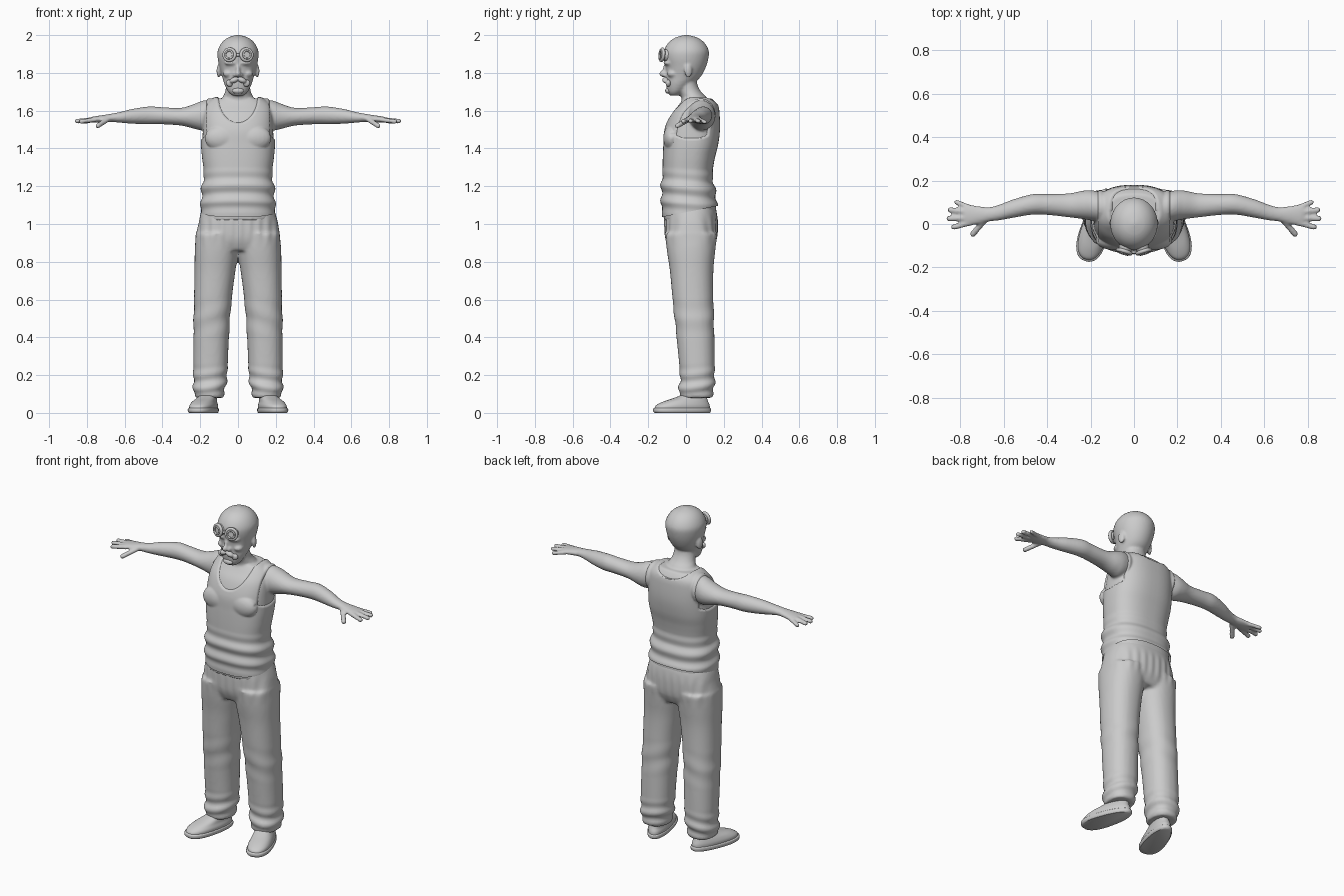
import bpy, bmesh, math
from mathutils import Vector, Matrix

if "Cube" in bpy.data.objects:
    bpy.data.objects.remove(bpy.data.objects["Cube"])

grey = bpy.data.materials.new("light_grey")
grey.use_nodes = True
grey.diffuse_color = (0.6, 0.6, 0.6, 1)
grey.node_tree.nodes["Principled BSDF"].inputs["Base Color"].default_value = (0.6, 0.6, 0.6, 1)


def spline(keys, steps=5):
    """Catmull-Rom interpolation of section keys."""
    out = []
    for i in range(len(keys) - 1):
        a, b = keys[max(i - 1, 0)], keys[i]
        c, d = keys[i + 1], keys[min(i + 2, len(keys) - 1)]
        for k in range(steps):
            t = k / steps
            out.append([0.5 * (2 * q + (r - p) * t + (2 * p - 5 * q + 4 * r - s) * t * t
                               + (3 * q - p - 3 * r + s) * t ** 3) for p, q, r, s in zip(a, b, c, d)])
    return out + [list(keys[-1])]


def loft(bm, keys, axis="z", side=1, power=2.0, n=40, taper=0, matrix=Matrix()):
    """Closed tube through (position, centre1, centre2, radius1, radius2) sections."""
    rings = []
    for t, c1, c2, r1, r2 in spline(keys):
        ring = []
        for k in range(n):
            a = math.tau * k / n
            u = math.copysign(abs(math.cos(a)) ** (2 / power), math.cos(a))
            v = math.copysign(abs(math.sin(a)) ** (2 / power), math.sin(a))
            p = c1 + max(r1, 0.001) * u * (1 - taper * v), c2 + max(r2, 0.001) * v
            co = Vector((*p, t)) if axis == "z" else Vector((t, *p))
            co = matrix @ co
            co.x *= side
            ring.append(bm.verts.new(co))
        rings.append(ring)
    for r, s in zip(rings, rings[1:]):
        for k in range(n):
            bm.faces.new((r[k], r[(k + 1) % n], s[(k + 1) % n], s[k]))
    bm.faces.new(rings[0])
    bm.faces.new(rings[-1])


def blob(bm, centre, size, rot=Matrix()):
    m = Matrix.Translation(centre) @ rot.to_4x4() @ Matrix.Diagonal((*size, 1))
    bmesh.ops.create_uvsphere(bm, u_segments=20, v_segments=12, radius=1, matrix=m)


def finger(bm, a, b, r, side):
    a, b = Vector(a), Vector(b)
    for k in range(9):
        p = a.lerp(b, k / 8)
        blob(bm, (p.x * side, p.y, p.z), (r, r, r * 0.95))


def make(name, bm, voxel=0, smooth=4):
    """Turn a bmesh into an object, optionally fused into one skin."""
    bmesh.ops.recalc_face_normals(bm, faces=bm.faces)
    me = bpy.data.meshes.new(name)
    bm.to_mesh(me)
    bm.free()
    ob = bpy.data.objects.new(name, me)
    bpy.context.collection.objects.link(ob)
    if voxel:
        rm = ob.modifiers.new("fuse", "REMESH")
        rm.mode, rm.voxel_size = "VOXEL", voxel
        sm = ob.modifiers.new("relax", "SMOOTH")
        sm.iterations = smooth
        deps = bpy.context.evaluated_depsgraph_get()
        ob_mesh = bpy.data.meshes.new_from_object(ob.evaluated_get(deps))
        ob.modifiers.clear()
        ob.data = ob_mesh
    ob.data.materials.clear()
    ob.data.materials.append(grey)
    bpy.ops.object.select_all(action="DESELECT")
    bpy.context.view_layer.objects.active = ob
    ob.select_set(True)
    bpy.ops.object.shade_smooth_by_angle(angle=math.radians(50))
    return ob


def clamp(x):
    return max(0.0, min(1.0, x))


# Body: torso with neck, arms, hands and head fused together
bm = bmesh.new()
loft(bm, [(1.02, 0, .02, .188, .137), (1.1, 0, .018, .188, .14), (1.2, 0, .01, .183, .133),
          (1.27, 0, .008, .173, .125), (1.35, 0, .015, .182, .13), (1.42, 0, .025, .188, .137),
          (1.5, 0, .033, .186, .139), (1.58, 0, .047, .182, .123), (1.63, 0, .062, .165, .1),
          (1.665, 0, .062, .12, .075)], power=2.5, n=64)
loft(bm, [(1.58, 0, .05, .1, .08), (1.66, 0, .045, .085, .068), (1.7, 0, .022, .068, .058),
          (1.74, 0, .008, .063, .052), (1.8, 0, .005, .06, .05)])
loft(bm, [(1.68, 0, -.06, .03, .025), (1.7, 0, -.053, .052, .045), (1.74, 0, -.035, .072, .07),
          (1.78, 0, -.014, .084, .092), (1.83, 0, -.002, .098, .107), (1.88, 0, 0, .108, .119),
          (1.92, 0, .002, .107, .118), (1.96, 0, .002, .086, .095), (1.987, 0, .002, .053, .058),
          (2.001, 0, .002, .008, .008)])
blob(bm, (0, -.12, 1.795), (.016, .022, .018))
blob(bm, (0, -.107, 1.82), (.011, .018, .035), Matrix.Rotation(-.3, 3, "X"))
for s in (-1, 1):
    blob(bm, (s * .017, -.11, 1.788), (.012, .014, .011))
    blob(bm, (s * .04, -.098, 1.852), (.034, .02, .011), Matrix.Rotation(s * .35, 3, "Z"))
    blob(bm, (s * .05, -.07, 1.795), (.03, .03, .02))
    blob(bm, (s * .102, .012, 1.81), (.01, .022, .036), Matrix.Rotation(s * .3, 3, "Z"))
    blob(bm, (s * .085, -.075, 1.455), (.085, .038, .06))
    loft(bm, [(.09, .065, 1.59, .065, .07), (.18, .083, 1.575, .07, .079),
              (.23, .088, 1.57, .066, .066), (.3, .086, 1.568, .055, .047),
              (.4, .09, 1.573, .048, .045), (.47, .09, 1.575, .047, .047),
              (.56, .07, 1.57, .042, .039), (.62, .053, 1.565, .036, .029),
              (.67, .044, 1.562, .033, .022), (.72, .041, 1.557, .042, .019),
              (.77, .04, 1.553, .049, .015), (.785, .04, 1.552, .04, .01)], axis="x", side=s)
    finger(bm, (.75, .074, 1.552), (.817, .1, 1.54), .0125, s)
    finger(bm, (.76, .053, 1.555), (.846, .065, 1.545), .0135, s)
    finger(bm, (.76, .028, 1.555), (.852, .025, 1.545), .0135, s)
    finger(bm, (.75, .006, 1.553), (.83, -.014, 1.543), .0135, s)
    finger(bm, (.69, .015, 1.553), (.742, -.046, 1.52), .0145, s)
body = make("body", bm, voxel=.007, smooth=4)


# Vest: lifted off the body, sinking under the skin at neckline and armholes
def vest_edge(p):
    arm = .165 + 1.3 * max(0, 1.47 - p.z) - abs(p.x)
    depth = .145 if p.y < .06 else .05
    drop = min(0, p.z - 1.68) / depth
    neck = (math.hypot(p.x / .105, drop) - 1) * .09
    return min(arm, neck, 1.7 - p.z)


bm = bmesh.new()
bm.from_mesh(body.data)
bm.normal_update()
bmesh.ops.delete(bm, geom=[f for f in bm.faces if vest_edge(f.calc_center_median()) < -.015],
                 context="FACES")
shift = {}
for v in bm.verts:
    lift = -.005 + .013 * clamp(vest_edge(v.co) / .01 + .5)
    gather = clamp((v.co.z - 1.05) / .06) * clamp((1.3 - v.co.z) / .08)
    lift += .006 * gather * math.sin(75 * (v.co.z + .1 * v.co.y + .12 * v.co.x * v.co.x))
    shift[v] = v.normal * lift
for v, d in shift.items():
    v.co += d
hem = [f for f in bm.faces if f.calc_center_median().z < 1.03]
bmesh.ops.delete(bm, geom=hem, context="FACES")
bmesh.ops.bisect_plane(bm, geom=bm.verts[:] + bm.edges[:] + bm.faces[:],
                       plane_co=(0, 0, 1.062), plane_no=(0, .2, -1), clear_outer=True)
vest = make("vest", bm)

# Trousers: hips and two legs fused, with soft folds
bm = bmesh.new()
loft(bm, [(.86, 0, .026, .19, .11), (.92, 0, .027, .222, .135), (1.0, 0, .027, .211, .141),
          (1.06, 0, .025, .197, .138), (1.1, 0, .02, .182, .133)], power=2.4, n=64)
for s in (-1, 1):
    loft(bm, [(.08, .152, .055, .075, .085), (.12, .152, .055, .083, .093),
              (.2, .147, .06, .09, .092), (.4, .142, .05, .094, .1),
              (.6, .133, .037, .1, .108), (.75, .122, .03, .108, .115),
              (.85, .114, .027, .115, .127), (.95, .108, .027, .115, .138)], side=s, power=2.25)
trousers = make("trousers", bm, voxel=.01, smooth=5)
for v in trousers.data.vertices:
    p, n = v.co.copy(), v.normal.copy()
    cuff = clamp((.26 - p.z) / .1) * clamp((p.z - .08) / .04)
    knee = clamp(1 - abs(p.z - .5) / .12)
    waist = clamp((p.z - .88) / .06) * clamp((1.06 - p.z) / .05)
    n *= (.006 * cuff * math.sin(85 * p.z + 14 * abs(p.x) - 12 * p.y)
          + .003 * knee * math.sin(45 * p.z + 20 * abs(p.x)) + .002 * waist * math.sin(130 * p.x))
    v.co = p + n

# Shoes: flat sole and rounded upper, toes turned out
for s, label in ((1, "left"), (-1, "right")):
    turn = Matrix.Translation((.178, -.02, 0)) @ Matrix.Rotation(math.radians(17), 4, "Z")
    bm = bmesh.new()
    loft(bm, [(0, 0, 0, .06, .15), (.008, 0, 0, .065, .157), (.022, 0, 0, .065, .157),
              (.027, 0, 0, .058, .15)], side=s, power=2.4, taper=.17, matrix=turn)
    make(label + "_sole", bm)
    bm = bmesh.new()
    loft(bm, [(.02, 0, 0, .06, .152), (.04, 0, .004, .061, .146), (.06, 0, .02, .054, .122),
              (.08, -.004, .048, .046, .088), (.1, -.006, .066, .04, .063),
              (.14, -.008, .07, .037, .052)], side=s, power=2.3, taper=.15, matrix=turn)
    make(label + "_shoe", bm)

# Moustache
bm = bmesh.new()
for s in (-1, 1):
    blob(bm, (s * .02, -.108, 1.762), (.026, .018, .015), Matrix.Rotation(s * .35, 3, "Y"))
    blob(bm, (s * .046, -.094, 1.745), (.018, .014, .02), Matrix.Rotation(s * .6, 3, "Y"))
blob(bm, (0, -.095, 1.705), (.032, .016, .016))
make("moustache", bm, voxel=.004, smooth=3)

# Goggles on the forehead: rims, lenses and bridge
bm = bmesh.new()
for s in (-1, 1):
    place = (Matrix.Translation((s * .042, -.118, 1.895)) @ Matrix.Rotation(s * .3, 4, "Z")
             @ Matrix.Rotation(math.radians(84), 4, "X"))
    for radius, tube, depth in ((.03, .009, .01), (.021, .005, .018)):
        grid = []
        for i in range(28):
            a = math.tau * i / 28
            grid.append([bm.verts.new(place @ Vector((
                (radius + tube * math.cos(b)) * math.cos(a),
                (radius + tube * math.cos(b)) * math.sin(a), depth + tube * math.sin(b))))
                for b in (math.tau * j / 10 for j in range(10))])
        for i in range(28):
            for j in range(10):
                k, m = (i + 1) % 28, (j + 1) % 10
                bm.faces.new((grid[i][j], grid[k][j], grid[k][m], grid[i][m]))
    bmesh.ops.create_cone(bm, cap_ends=True, segments=28, radius1=.033, radius2=.024,
                          depth=.03, matrix=place)
blob(bm, (0, -.13, 1.895), (.014, .007, .008))
make("goggles", bm)
